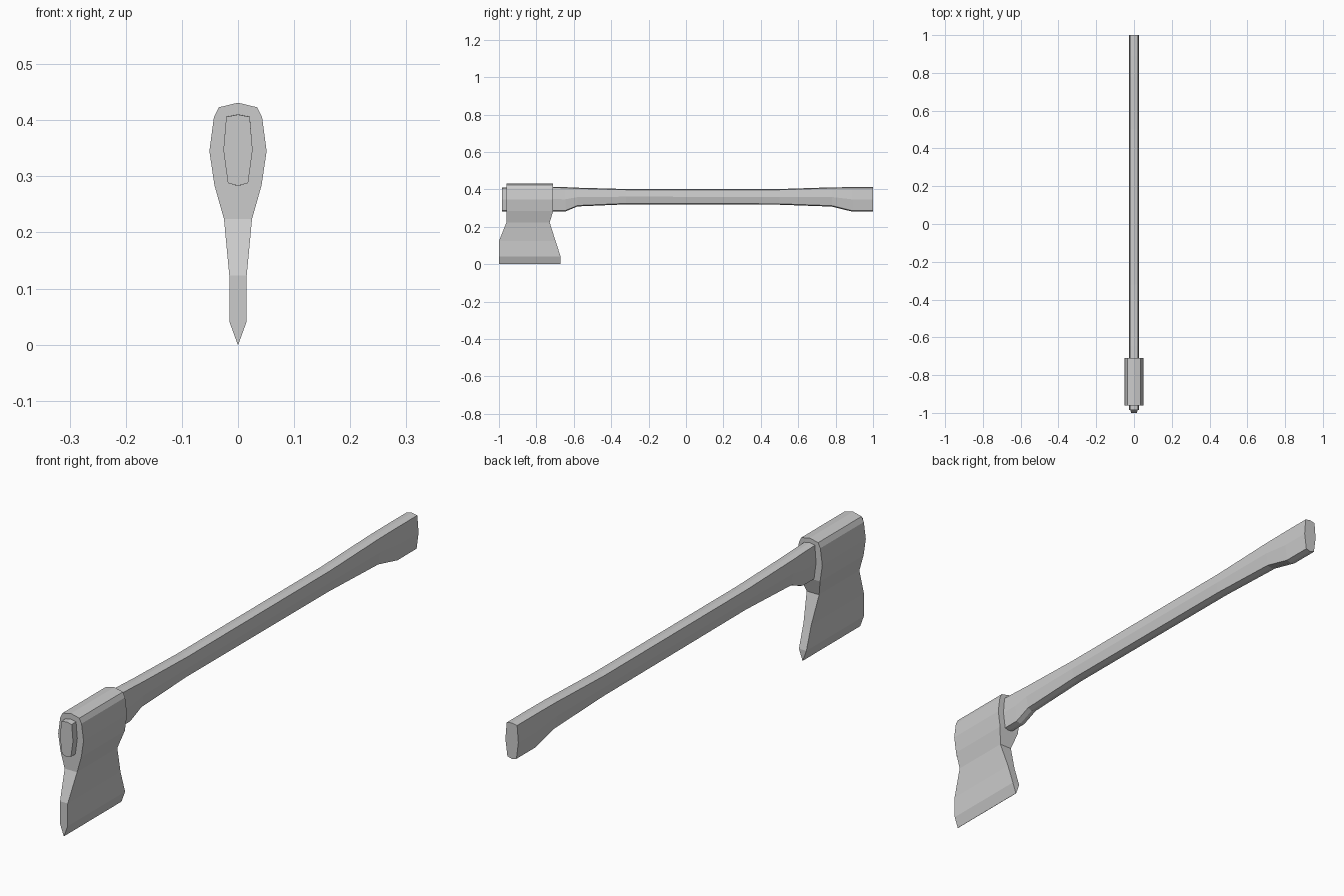
import bpy, bmesh

if "Cube" in bpy.data.objects:
    bpy.data.objects.remove(bpy.data.objects["Cube"])


def loft(name, rings):
    """Skin a list of equal-length closed rings and cap both ends."""
    bm = bmesh.new()
    loops = [[bm.verts.new(p) for p in ring] for ring in rings]
    n = len(loops[0])
    for a, b in zip(loops, loops[1:]):
        for i in range(n):
            j = (i + 1) % n
            bm.faces.new((a[i], a[j], b[j], b[i]))
    bm.faces.new(loops[0][::-1])
    bm.faces.new(loops[-1])
    bmesh.ops.remove_doubles(bm, verts=bm.verts, dist=0.0001)
    bmesh.ops.recalc_face_normals(bm, faces=bm.faces)
    mesh = bpy.data.meshes.new(name)
    bm.to_mesh(mesh)
    bm.free()
    obj = bpy.data.objects.new(name, mesh)
    bpy.context.collection.objects.link(obj)
    return obj


# Axe head: z, half width, front y, back y
head_levels = [
    (0.000, 0.0005, -1.00, -0.67),
    (0.040, 0.015, -1.00, -0.67),
    (0.123, 0.0155, -1.00, -0.697),
    (0.224, 0.025, -0.96, -0.729),
    (0.284, 0.042, -0.96, -0.71),
    (0.345, 0.051, -0.96, -0.71),
    (0.405, 0.043, -0.96, -0.71),
    (0.423, 0.034, -0.96, -0.71),
    (0.431, 0.0005, -0.96, -0.71),
]
loft("axe_head", [[(-w, f, z), (w, f, z), (w, b, z), (-w, b, z)]
                  for z, w, f, b in head_levels])

# Handle: y, bottom z, top z (the front end pokes through the head)
handle_stations = [
    (-0.985, 0.283, 0.410),
    (-0.71, 0.282, 0.414),
    (-0.645, 0.282, 0.412),
    (-0.58, 0.309, 0.409),
    (-0.32, 0.320, 0.402),
    (0.50, 0.318, 0.402),
    (0.78, 0.308, 0.411),
    (0.89, 0.281, 0.412),
    (1.00, 0.281, 0.412),
]


def handle_ring(y, lo, hi):
    mid = (lo + hi) / 2
    right = [(0.018, lo + 0.005), (0.026, mid), (0.021, hi - 0.004)]
    left = [(-x, z) for x, z in reversed(right)]
    return [(x, y, z) for x, z in [(0, lo)] + right + [(0, hi)] + left]


loft("handle", [handle_ring(*s) for s in handle_stations])
